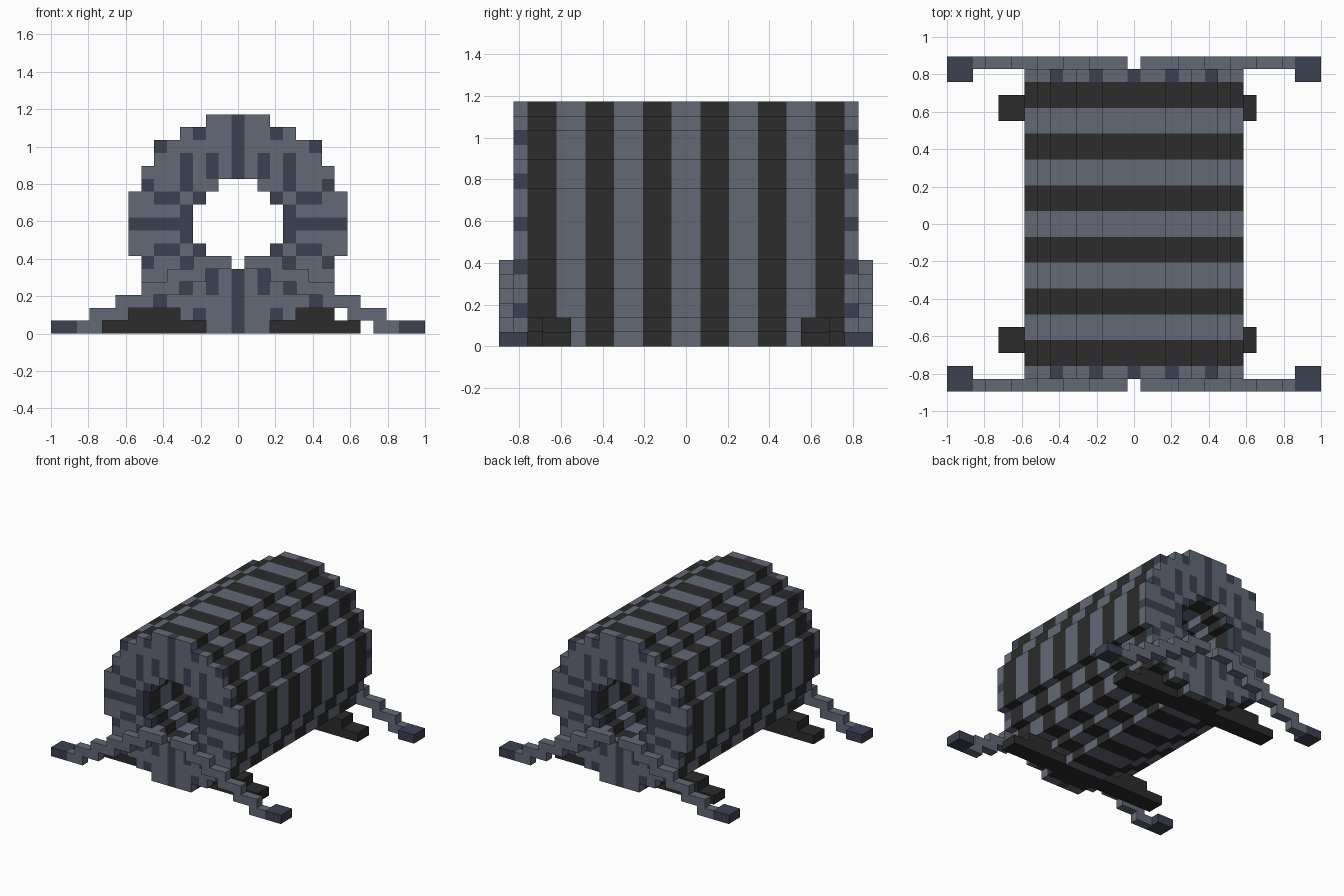
import bpy, bmesh

if "Cube" in bpy.data.objects:
    bpy.data.objects.remove(bpy.data.objects["Cube"], do_unlink=True)

U = 2 / 29            # size of one block
GREY, NAVY, BLACK = 0, 1, 2


def make_material(name, rgb):
    m = bpy.data.materials.new(name)
    m.use_nodes = True
    m.diffuse_color = (*rgb, 1)
    bsdf = m.node_tree.nodes["Principled BSDF"]
    bsdf.inputs["Base Color"].default_value = (*rgb, 1)
    bsdf.inputs["Roughness"].default_value = 0.9
    return m


MATS = [make_material("slate_grey", (0.125, 0.140, 0.180)),
        make_material("dark_navy", (0.045, 0.053, 0.083)),
        make_material("charcoal_black", (0.025, 0.025, 0.025))]


def extrude_cells(name, cells, ys, colour):
    """Extrude a block cross-section (column, row) along y through the levels ys."""
    bm = bmesh.new()

    def quad(points, mat):
        f = bm.faces.new([bm.verts.new((x * U, y * U, z * U)) for x, y, z in points])
        f.material_index = mat

    for c, r in sorted(cells):
        x0, x1, z0, z1 = c - 0.5, c + 0.5, r, r + 1
        sides = {(0, -1): ((x0, z0), (x1, z0)), (1, 0): ((x1, z0), (x1, z1)),
                 (0, 1): ((x1, z1), (x0, z1)), (-1, 0): ((x0, z1), (x0, z0))}
        for d, (a, b) in sides.items():
            if (c + d[0], r + d[1]) in cells:
                continue
            for y0, y1 in zip(ys, ys[1:]):
                quad([(a[0], y0, a[1]), (b[0], y0, b[1]), (b[0], y1, b[1]), (a[0], y1, a[1])],
                     colour(c, r, (y0 + y1) / 2, d))
        for y in (ys[0], ys[-1]):
            quad([(x0, y, z0), (x1, y, z0), (x1, y, z1), (x0, y, z1)], colour(c, r, y, (0, 0)))
    bmesh.ops.remove_doubles(bm, verts=bm.verts, dist=0.001)
    bmesh.ops.recalc_face_normals(bm, faces=bm.faces)
    mesh = bpy.data.meshes.new(name)
    bm.to_mesh(mesh)
    bm.free()
    for m in MATS:
        mesh.materials.append(m)
    obj = bpy.data.objects.new(name, mesh)
    bpy.context.collection.objects.link(obj)
    return obj


# Round tunnel cross-section: half width of each row, outside and hole
outer = [2, 4, 6, 6, 7, 7, 8, 8, 8, 8, 8, 7, 7, 6, 6, 4, 2]
hole = {5: 1, 6: 2, 7: 3, 8: 3, 9: 3, 10: 2, 11: 1}
ring = {(c, r) for r, w in enumerate(outer) for c in range(-w, w + 1)
        if abs(c) > hole.get(r, -1)}

# Navy inlay on the end faces, given for one quarter as (column, row from centre)
inlay = {(0, k) for k in range(4, 9)} | {(k, 0) for k in range(4, 9)}
inlay |= {(3, 7), (7, 3), (6, 6), (4, 5), (4, 4), (2, 5), (2, 4),
          (4, 3), (5, 2), (6, 2), (3, 2), (4, 1)}


def barrel_colour(c, r, y, d):
    a = abs(y)
    if a > 11:                                  # end slices
        return NAVY if (abs(c), abs(r - 8)) in inlay else GREY
    if r == 0 and d == (0, -1) and 8 < a < 10:  # foot beams crossing underneath
        return BLACK
    return BLACK if int(a + 1) % 4 in (2, 3) else GREY


levels = [1, 3, 5, 7, 8, 9, 10, 11, 12]
extrude_cells("striped_barrel", ring, [-y for y in reversed(levels)] + levels, barrel_colour)

# Black beams under the barrel
beam = ({(c, 0) for c in range(-10, 10)} | {(c, 1) for c in range(-8, 8)}) - ring
# Stepped stay, descending outwards two blocks per row
stay = {(c, r) for r in range(6) for c in range(11 - 2 * r, 14 - 2 * r)}
stay.discard((13, 0))
pad = {(13, 0), (14, 0)}

for end, s in (("front", -1), ("back", 1)):
    extrude_cells(end + "_beam", beam, sorted((8 * s, 10 * s)), lambda *a: BLACK)
    for side, k in (("left", 1), ("right", -1)):
        extrude_cells(f"{end}_{side}_stay", {(k * c, r) for c, r in stay},
                      sorted((12 * s, 13 * s)), lambda *a: GREY)
        extrude_cells(f"{end}_{side}_pad", {(k * c, r) for c, r in pad},
                      sorted((11 * s, 13 * s)), lambda *a: NAVY)
